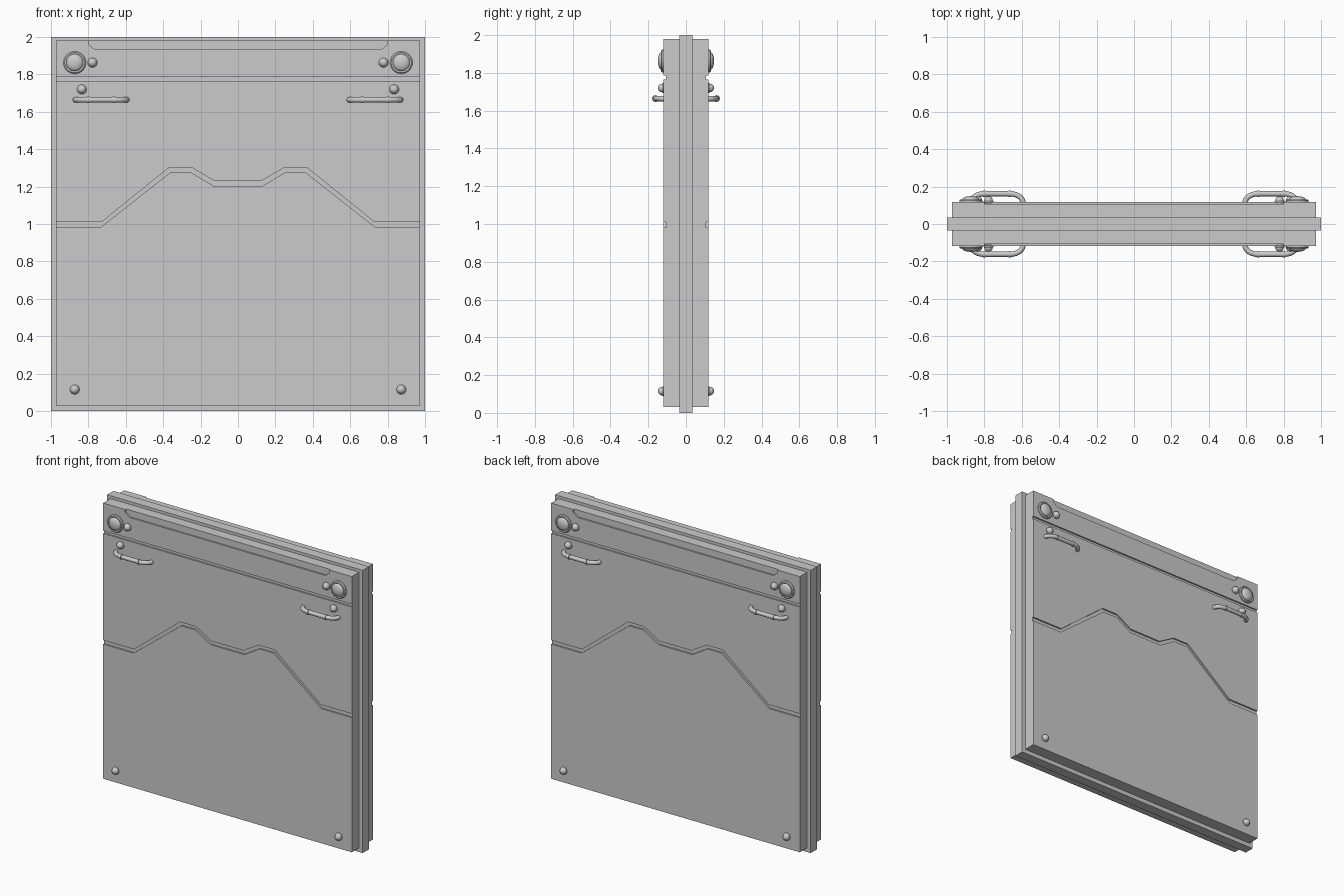
import bpy, bmesh, math
from mathutils import Vector

if "Cube" in bpy.data.objects:
    bpy.data.objects.remove(bpy.data.objects["Cube"])

HALF_W, FACE, FLOOR = 0.973, 0.118, 0.107   # panel half width, outer face, groove floor
BOTTOM, TOP = 0.03, 1.98


def finish(name, bm, mirror=(False, False), smooth=False):
    bmesh.ops.recalc_face_normals(bm, faces=bm.faces)
    mesh = bpy.data.meshes.new(name)
    bm.to_mesh(mesh)
    bm.free()
    ob = bpy.data.objects.new(name, mesh)
    bpy.context.collection.objects.link(ob)
    if any(mirror):
        m = ob.modifiers.new("mirror", 'MIRROR')
        m.use_axis = (mirror[0], mirror[1], False)
        m.use_mirror_merge = False
    if smooth:
        bpy.ops.object.select_all(action='DESELECT')
        ob.select_set(True)
        bpy.context.view_layer.objects.active = ob
        bpy.ops.object.shade_smooth_by_angle(angle=math.radians(40))
    return ob


def box(name, hx, hy, z0, z1):
    bm = bmesh.new()
    bmesh.ops.create_cube(bm, size=1)
    for v in bm.verts:
        v.co = Vector((v.co.x * 2 * hx, v.co.y * 2 * hy, z0 + (v.co.z + 0.5) * (z1 - z0)))
    return finish(name, bm)


def plate(name, outline):
    """Raised plate on the front, mirrored to the back."""
    bm = bmesh.new()
    face = bm.faces.new([bm.verts.new((x, -FACE, z)) for x, z in outline])
    ext = bmesh.ops.extrude_face_region(bm, geom=[face])
    for v in ext['geom']:
        if isinstance(v, bmesh.types.BMVert):
            v.co.y = -FLOOR
    return finish(name, bm, (False, True))


def tube_rings(bm, rings, closed_ends=True):
    """Skin a list of equal-length vertex rings."""
    n = len(rings[0])
    for a, b in zip(rings, rings[1:]):
        for i in range(n):
            bm.faces.new((a[i], a[(i + 1) % n], b[(i + 1) % n], b[i]))
    if closed_ends:
        bm.faces.new(rings[0])
        bm.faces.new(rings[-1])


def stud(name, x, z, profile, sides, both=True):
    """Lathed stud standing out of the face; profile is (radius, height)."""
    bm = bmesh.new()
    rings = [[bm.verts.new((x + r * math.cos(2 * math.pi * i / sides), -FACE - h,
                            z + r * math.sin(2 * math.pi * i / sides)))
              for i in range(sides)] for r, h in profile]
    tube_rings(bm, rings)
    return finish(name, bm, (True, True), True)


def dome(r, h0, h1, steps=5):
    return [(r * math.cos(t) + 0.0005, h0 + (h1 - h0) * math.sin(t))
            for t in (math.pi / 2 * k / steps for k in range(steps + 1))]


def tube(name, path, radius, sides=12):
    """Round tube along a path lying in the horizontal plane."""
    bm = bmesh.new()
    pts = [Vector(p) for p in path]
    rings = []
    for i, p in enumerate(pts):
        d = (pts[min(i + 1, len(pts) - 1)] - pts[max(i - 1, 0)]).normalized()
        side = d.cross(Vector((0, 0, 1)))
        rings.append([bm.verts.new(p + radius * (math.cos(a) * side + math.sin(a) * Vector((0, 0, 1))))
                      for a in (2 * math.pi * k / sides for k in range(sides))])
    tube_rings(bm, rings)
    return finish(name, bm, (True, True), True)


def mirrored(half):
    return half + [(-x, z) for x, z in reversed(half)]


# Core frame and the slab that carries the plates
box("core_frame", 1.0, 0.035, 0.0, 2.0)
box("panel_slab", HALF_W, FLOOR, BOTTOM, TOP)

# Plates, separated by the stepped groove and the straight groove
upper_edge = mirrored([(-HALF_W, 1.01), (-0.73, 1.01), (-0.37, 1.30), (-0.245, 1.30), (-0.125, 1.23)])
lower_edge = mirrored([(-HALF_W, 0.982), (-0.735, 0.982), (-0.363, 1.275), (-0.25, 1.275), (-0.13, 1.203)])
plate("lower_plate", lower_edge + [(HALF_W, BOTTOM), (-HALF_W, BOTTOM)])
plate("middle_plate", upper_edge + [(HALF_W, 1.765), (-HALF_W, 1.765)])
notch = mirrored([(-HALF_W, TOP), (-0.80, TOP), (-0.80, 1.96), (-0.765, 1.933)])
plate("top_plate", notch + [(HALF_W, 1.785), (-HALF_W, 1.785)])

# Large round caps in the top corners
stud("corner_cap", 0.873, 1.863,
     [(0.06, -0.005), (0.06, 0.008), (0.054, 0.014), (0.048, 0.014)] + dome(0.045, 0.012, 0.031), 32)

# Small domed bolts
bolt = [(0.026, -0.005), (0.026, 0.005), (0.023, 0.008)] + dome(0.022, 0.01, 0.03)
for name, x, z in (("cap_bolt", 0.778, 1.863), ("handle_bolt", 0.835, 1.72), ("bottom_bolt", 0.873, 0.115)):
    stud(name, x, z, bolt, 16)

# Handles: straight grip with rounded ends turning into the face, plus two bands
CX, HZ, OUT = 0.732, 1.664, 0.162
end = [(0.138, -0.10)] + [(0.068 + 0.07 * math.cos(t), -0.115 - (OUT - 0.115) * math.sin(t))
                          for t in (math.pi / 2 * k / 6 for k in range(7))]
path = [(CX + x, y, HZ) for x, y in end] + [(CX - x, y, HZ) for x, y in reversed(end)]
tube("handle", path, 0.0145)
for name, x in (("handle_band_outer", CX + 0.068), ("handle_band_inner", CX - 0.068)):
    tube(name, [(x - 0.006, -OUT, HZ), (x + 0.006, -OUT, HZ)], 0.018)
